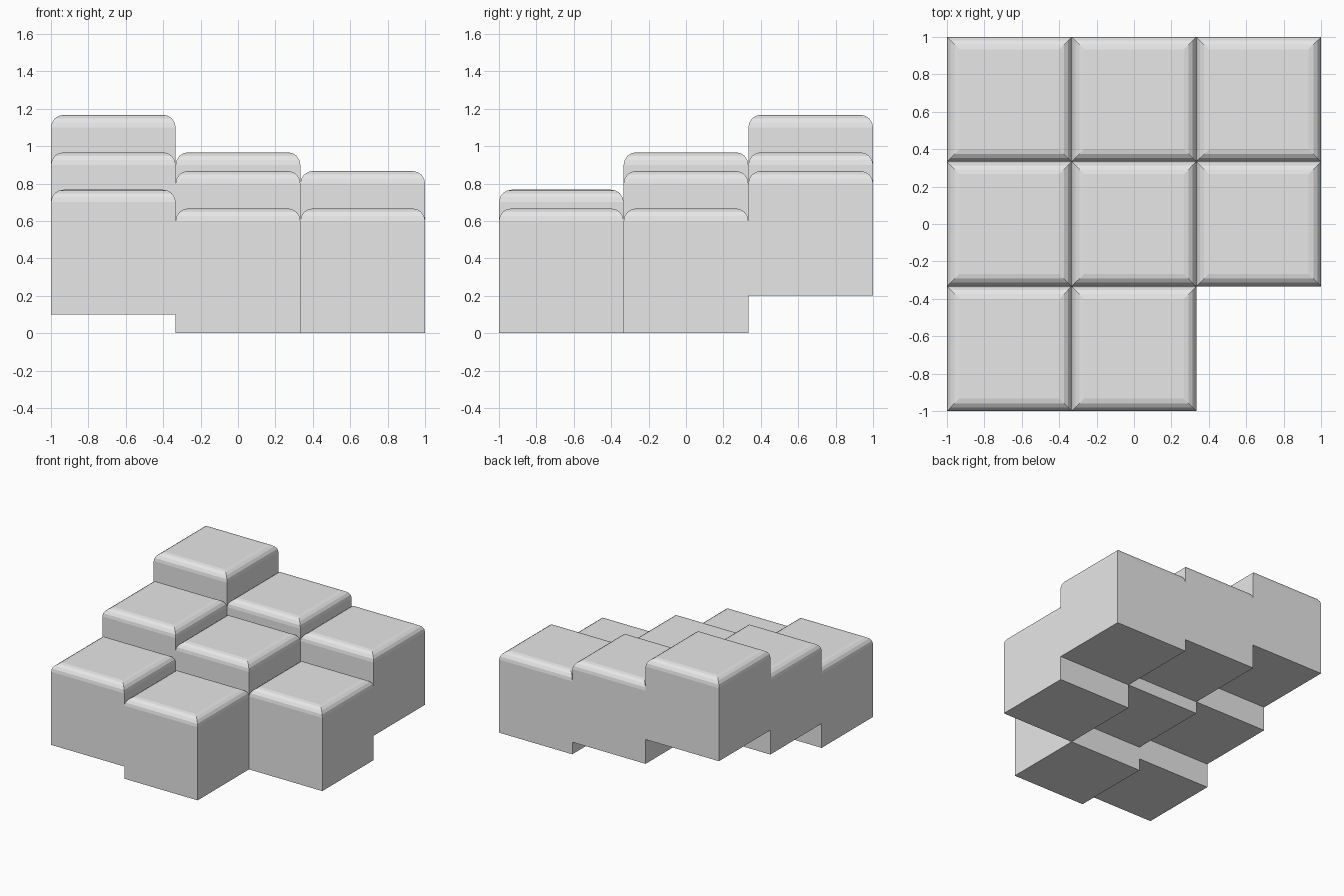
import bpy, bmesh

if "Cube" in bpy.data.objects:
    bpy.data.objects.remove(bpy.data.objects["Cube"])

S = 2 / 3  # cube size

grey = bpy.data.materials.new("light_grey")
grey.diffuse_color = (0.8, 0.8, 0.8, 1)
grey.use_nodes = True
grey.node_tree.nodes["Principled BSDF"].inputs["Base Color"].default_value = grey.diffuse_color


def rounded_block(name, x, y, base):
    """Cube with only its four top edges rounded."""
    bm = bmesh.new()
    bmesh.ops.create_cube(bm, size=S)
    top = [e for e in bm.edges if all(v.co.z > 0 for v in e.verts)]
    bmesh.ops.bevel(bm, geom=top, offset=S / 10, offset_type='OFFSET',
                    segments=4, profile=0.5, affect='EDGES')
    mesh = bpy.data.meshes.new(name)
    bm.to_mesh(mesh)
    bm.free()
    mesh.materials.append(grey)
    obj = bpy.data.objects.new(name, mesh)
    obj.location = (x, y, base + S / 2)
    bpy.context.collection.objects.link(obj)


# Base heights of the stepped blocks: rows front to back, columns left to right
rows = {
    "front": (0.1, 0.0, None),
    "middle": (0.3, 0.2, 0.0),
    "back": (0.5, 0.3, 0.2),
}
for j, (row, bases) in enumerate(rows.items()):
    for i, (col, base) in enumerate(zip(("left", "centre", "right"), bases)):
        if base is not None:
            rounded_block(f"{row}_{col}_block", (i - 1) * S, (j - 1) * S, base)
